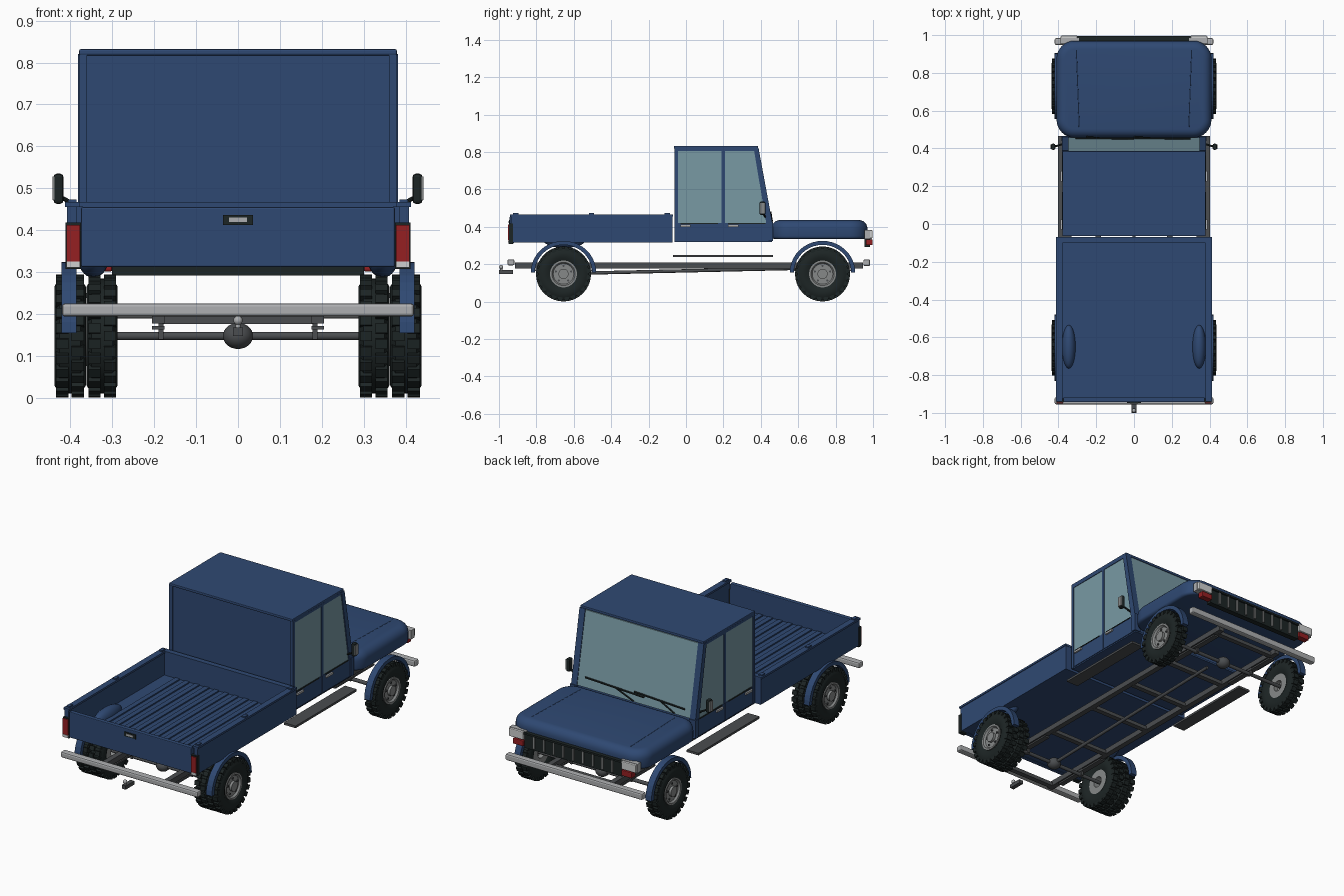
import bpy, bmesh, math
from mathutils import Vector, Matrix

if "Cube" in bpy.data.objects:
    bpy.data.objects.remove(bpy.data.objects["Cube"])


def material(name, r, g, b):
    m = bpy.data.materials.new(name)
    m.diffuse_color = (r, g, b, 1)
    m.use_nodes = True
    m.node_tree.nodes["Principled BSDF"].inputs["Base Color"].default_value = m.diffuse_color
    return m


BLUE = material("body_blue", 0.028, 0.066, 0.17)
GLASS = material("window_glass", 0.19, 0.32, 0.37)
TYRE = material("tyre_black", 0.012, 0.018, 0.018)
STEEL = material("rim_grey", 0.24, 0.25, 0.25)
CHROME = material("bumper_silver", 0.42, 0.43, 0.44)
FRAME = material("chassis_grey", 0.07, 0.075, 0.08)
RED = material("lamp_red", 0.30, 0.014, 0.016)
WHITE = material("lamp_white", 0.62, 0.63, 0.63)


def finish(name, bm, mat, mirror=False, bevel=0, smooth=True):
    bmesh.ops.recalc_face_normals(bm, faces=bm.faces[:])
    me = bpy.data.meshes.new(name)
    bm.to_mesh(me)
    bm.free()
    me.materials.append(mat)
    ob = bpy.data.objects.new(name, me)
    bpy.context.collection.objects.link(ob)
    if bevel:
        b = ob.modifiers.new("bevel", "BEVEL")
        b.width, b.segments = bevel, 2
    if mirror:
        ob.modifiers.new("mirror", "MIRROR")
    if smooth:
        bpy.ops.object.select_all(action="DESELECT")
        bpy.context.view_layer.objects.active = ob
        ob.select_set(True)
        bpy.ops.object.shade_smooth_by_angle(angle=math.radians(35))
    return ob


def add_box(bm, x, y, z, rot=Matrix()):
    size = [b - a for a, b in (x, y, z)]
    mid = [(a + b) / 2 for a, b in (x, y, z)]
    return bmesh.ops.create_cube(bm, size=1, matrix=rot @ Matrix.Translation(mid) @ Matrix.Diagonal((*size, 1)))


def box(name, x, y, z, mat, mirror=False, bevel=0):
    bm = bmesh.new()
    add_box(bm, x, y, z)
    return finish(name, bm, mat, mirror, bevel, False)


def prism(name, pts, x0, x1, mat, mirror=False):
    # (y, z) outline extruded along x
    bm = bmesh.new()
    f = bm.faces.new([bm.verts.new((x0, y, z)) for y, z in pts])
    r = bmesh.ops.extrude_face_region(bm, geom=[f])
    bmesh.ops.translate(bm, vec=(x1 - x0, 0, 0), verts=[v for v in r["geom"] if isinstance(v, bmesh.types.BMVert)])
    return finish(name, bm, mat, mirror, 0, False)


def add_lathe(bm, prof, y, z, n=40):
    # closed (x, radius) outline turned about the x axis
    rings = [[bm.verts.new((px, y + r * math.cos(2 * math.pi * i / n), z + r * math.sin(2 * math.pi * i / n)))
              for px, r in prof] for i in range(n)]
    k = len(prof)
    for i in range(n):
        a, b = rings[i], rings[(i + 1) % n]
        for j in range(k):
            bm.faces.new((a[j], a[(j + 1) % k], b[(j + 1) % k], b[j]))


def rod(name, p, q, r, mat, mirror=False, n=14):
    p, q = Vector(p), Vector(q)
    bm = bmesh.new()
    m = Matrix.Translation((p + q) / 2) @ (q - p).to_track_quat("Z", "Y").to_matrix().to_4x4()
    bmesh.ops.create_cone(bm, cap_ends=True, segments=n, radius1=r, radius2=r, depth=(q - p).length, matrix=m)
    return finish(name, bm, mat, mirror)


def ball(name, c, s, mat, mirror=False):
    bm = bmesh.new()
    bmesh.ops.create_uvsphere(bm, u_segments=24, v_segments=14, radius=1,
                              matrix=Matrix.Translation(c) @ Matrix.Diagonal((*s, 1)))
    return finish(name, bm, mat, mirror)


FY, RY, AZ = 0.73, -0.655, 0.148  # axle positions


# wheels
def tyre(name, x0, x1, y):
    bm = bmesh.new()
    w = x1 - x0
    prof = [(x0 + .012, .068), (x0, .09), (x0, .118), (x0 + .012, .137), (x1 - .012, .137),
            (x1, .118), (x1, .09), (x1 - .012, .068)]
    add_lathe(bm, prof, y, AZ, 48)
    for i in range(24):
        for side in (0, 1):
            rot = (Matrix.Translation((0, y, AZ)) @ Matrix.Rotation(2 * math.pi * (i + side / 2) / 24, 4, "X"))
            a = x0 + .004 + side * w * .5
            add_box(bm, (a, a + w * .5 - .008), (-.012, .012), (.125, .1465), rot)
    finish(name, bm, TYRE, True)


def wheel(name, y, tyres):
    for i, (x0, x1) in enumerate(tyres):
        tyre(f"{name}_tyre_{i}", x0, x1, y)
    inner = tyres[-1][0]
    bm = bmesh.new()
    add_lathe(bm, [(.424, .03), (.424, .055), (.434, .062), (.434, .072), (inner + .012, .072), (inner + .012, .03)], y, AZ)
    finish(name + "_rim", bm, STEEL, True)
    rod(name + "_hub_cap", (.40, y, AZ), (.438, y, AZ), .027, STEEL, True, 20)
    rod(name + "_disc", (.40, y, AZ), (.4245, y, AZ), .05, STEEL, True, 24)
    for i in range(5):
        a = math.radians(90 + 72 * i)
        p = (y + .043 * math.cos(a), AZ + .043 * math.sin(a))
        rod(f"{name}_bolt_{i}", (.42, *p), (.429, *p), .006, FRAME, True, 8)


wheel("front_wheel", FY, [(.363, .438)])
wheel("rear_wheel", RY, [(.363, .438), (.287, .361)])

# wheel arch flares, axles and differentials
for name, y in (("front", FY), ("rear", RY)):
    arc = [(y + r * math.cos(math.radians(a)), .155 + .97 * r * math.sin(math.radians(a)))
           for r, order in ((.175, range(0, 181, 9)), (.153, range(180, -1, -9))) for a in order]
    prism(name + "_arch_flare", arc, .385, .421, BLUE, True)
    rod(name + "_axle", (-.40, y, AZ), (.40, y, AZ), .01, FRAME)
    ball(name + "_differential", (0, y, AZ), (.036, .036, .031), FRAME)
    box(name + "_spring", (.175, .205), (y - .17, y + .17), (.163, .172), FRAME, True)
    box(name + "_axle_bracket", (.178, .19), (y - .015, y + .015), (.14, .19), FRAME, True)

# ladder chassis
box("chassis_rail", (.175, .205), (-.915, .945), (.178, .208), FRAME, True)
for i, y in enumerate((-.89, -.45, -.12, .2, .5, .9)):
    box(f"chassis_crossmember_{i}", (-.18, .18), (y - .014, y + .014), (.177, .197), FRAME)
rod("drive_shaft", (0, RY, .15), (0, .6, .178), .009, FRAME)
box("running_board", (.33, .402), (-.07, .465), (.238, .25), FRAME, True)

# bumpers and hitch
box("rear_bumper", (-.42, .42), (-.955, -.917), (.194, .226), CHROME, bevel=.008)
box("front_bumper", (-.42, .42), (.948, .984), (.19, .226), CHROME, bevel=.008)
box("hitch_bar", (-.012, .012), (-1, -.925), (.148, .168), FRAME)
rod("hitch_stem", (0, -.988, .16), (0, -.988, .18), .006, CHROME)
ball("hitch_ball", (0, -.988, .185), (.011, .011, .011), CHROME)

# cargo bed
box("bed_floor", (-.405, .405), (-.935, -.072), (.315, .332), BLUE)
box("bed_side", (.385, .408), (-.935, -.072), (.315, .458), BLUE, True)
box("bed_front_wall", (-.39, .39), (-.095, -.072), (.315, .458), BLUE)
box("tailgate", (-.374, .374), (-.943, -.918), (.312, .455), BLUE, bevel=.004)
box("bed_rail_cap", (.378, .412), (-.94, -.07), (.456, .467), BLUE, True)
box("bed_front_cap", (-.39, .39), (-.1, -.07), (.456, .467), BLUE)
for i, y in enumerate((-.91, -.505, -.1)):
    box(f"stake_pocket_{i}", (.385, .405), (y - .014, y + .014), (.466, .474), BLUE, True)
for i in range(11):
    x = -.3 + .06 * i
    box(f"bed_floor_rib_{i}", (x - .014, x + .014), (-.912, -.1), (.331, .339), BLUE)
ball("bed_wheel_hump", (.345, -.65, .332), (.036, .115, .045), BLUE, True)
box("tailgate_handle_recess", (-.036, .036), (-.947, -.94), (.413, .437), TYRE)
box("tailgate_handle", (-.022, .022), (-.95, -.944), (.42, .43), CHROME)
box("tail_lamp_housing", (.374, .411), (-.946, -.925), (.308, .418), TYRE, True)
box("tail_lamp", (.377, .409), (-.951, -.94), (.326, .413), RED, True)
box("reverse_lamp", (.377, .409), (-.951, -.94), (.311, .325), WHITE, True)

# cab
prism("cab_body", [(-.055, .325), (.452, .325), (.452, .42), (.376, .82), (-.055, .82)], -.372, .372, BLUE)
box("cab_floor", (-.375, .375), (-.058, .46), (.318, .328), BLUE)
box("cab_roof", (-.379, .379), (-.064, .386), (.817, .832), BLUE, bevel=.004)
box("cab_rear_corner", (.36, .379), (-.061, -.043), (.32, .82), BLUE, True)
box("centre_pillar", (.36, .379), (.19, .208), (.42, .82), BLUE, True)
box("window_top_rail", (.36, .379), (-.05, .383), (.806, .82), BLUE, True)
prism("windscreen_pillar", [(.43, .415), (.463, .415), (.388, .82), (.362, .82)], .346, .381, BLUE, True)
box("rear_door", (.365, .379), (-.04, .196), (.325, .42), BLUE, True)
box("front_door", (.365, .379), (.2, .446), (.325, .42), BLUE, True)
box("cowl_corner", (.345, .385), (.44, .466), (.325, .425), BLUE, True)
box("rear_side_window", (.368, .376), (-.043, .19), (.42, .806), GLASS, True)
prism("front_side_window", [(.208, .42), (.435, .42), (.367, .806), (.208, .806)], .368, .376, GLASS, True)
prism("windscreen", [(.449, .425), (.458, .425), (.385, .815), (.376, .815)], -.346, .346, GLASS)
for name, y in (("rear", -.03), ("front", .225)):
    box(name + "_door_handle", (.377, .388), (y, y + .055), (.4, .411), CHROME, True)
    box(name + "_door_sill_trim", (.372, .381), (y, y + .2), (.416, .421), TYRE, True)
for i, (xa, xb) in enumerate(((.3, -.06), (.0, -.31))):
    rod(f"wiper_{i}", (xa, .452, .478), (xb, .454, .464), .005, TYRE, n=8)
    rod(f"wiper_arm_{i}", ((xa + xb) / 2, .453, .472), (xb + .06, .461, .43), .004, TYRE, n=8)

# mirrors
box("mirror_shell", (.416, .44), (.393, .425), (.463, .535), TYRE, True, .008)
box("mirror_face", (.42, .4425), (.396, .422), (.472, .528), STEEL, True)
rod("mirror_arm", (.37, .425, .45), (.42, .41, .478), .005, TYRE, True, 8)

# bonnet: rounded box, corners first and then the rims
bm = bmesh.new()
add_box(bm, (-.41, .41), (.457, .97), (.335, .436))
upright = [e for e in bm.edges if abs(e.verts[0].co.z - e.verts[1].co.z) > .05]
bmesh.ops.bevel(bm, geom=upright, offset=.095, segments=8, profile=.5, affect="EDGES")
rim = [e for e in bm.edges if all(v.co.z > .43 for v in e.verts)]
bmesh.ops.bevel(bm, geom=rim, offset=.045, segments=6, profile=.5, affect="EDGES")
rim = [e for e in bm.edges if all(v.co.z < .34 for v in e.verts)]
bmesh.ops.bevel(bm, geom=rim, offset=.015, segments=3, profile=.5, affect="EDGES")
finish("bonnet", bm, BLUE)
rod("bonnet_crease", (.29, .51, .4345), (.305, .92, .4345), .003, BLUE, True, 8)

# grille and front lamps
box("grille_backing", (-.3, .3), (.955, .985), (.292, .378), TYRE)
box("grille_top_bar", (-.3, .3), (.98, .994), (.37, .38), TYRE)
for i in range(9):
    x = -.24 + .06 * i
    box(f"grille_slat_{i}", (x - .005, x + .005), (.982, .992), (.302, .368), STEEL)
box("headlamp_housing", (.292, .392), (.955, .984), (.335, .384), CHROME, True)
box("headlamp", (.3, .388), (.98, .997), (.338, .382), WHITE, True, .004)
box("front_marker_lamp", (.3, .365), (.962, .997), (.302, .333), RED, True, .004)
